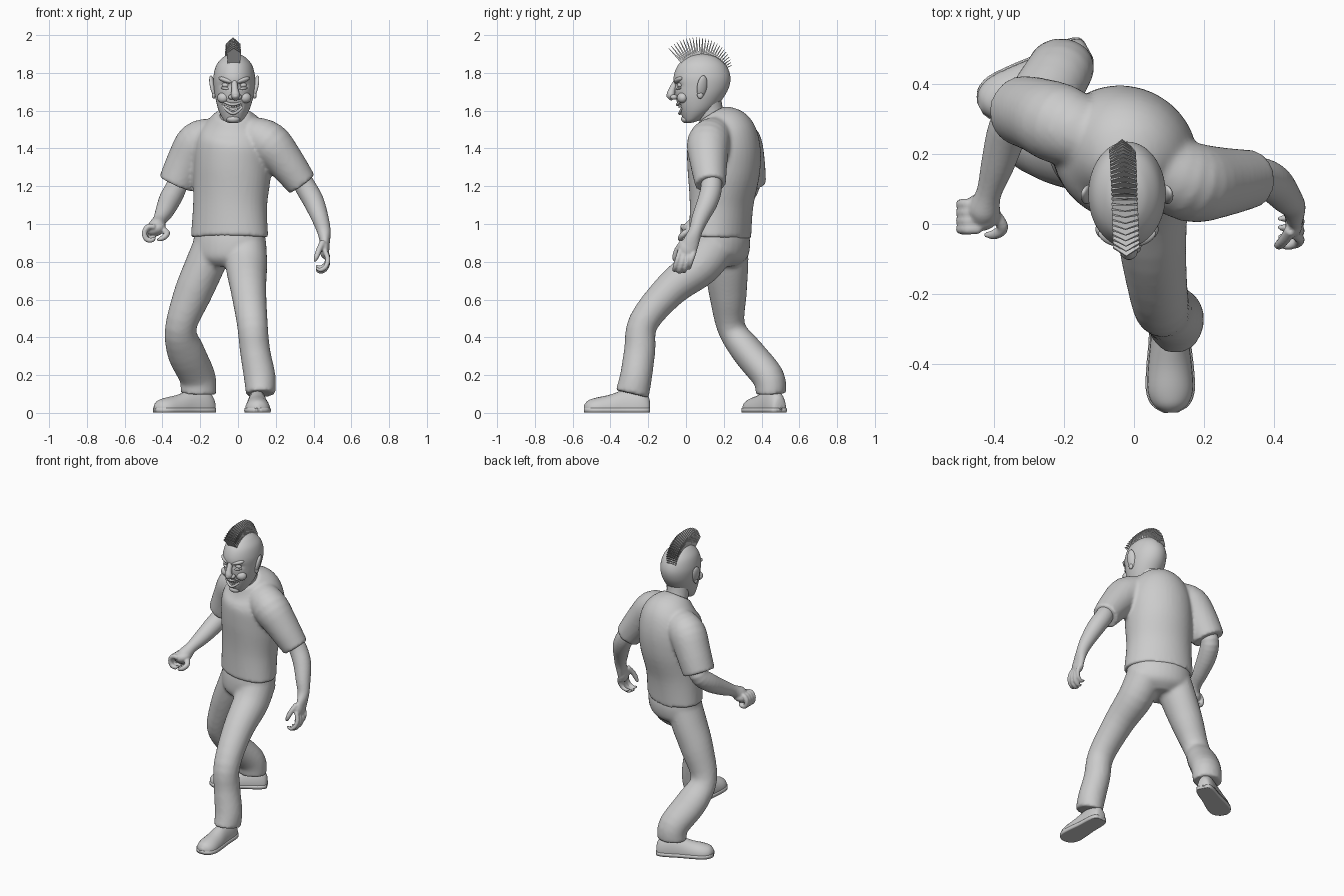
import bpy, bmesh, math
from mathutils import Vector, Matrix


def make(name, bm, smooth=True):
    bmesh.ops.recalc_face_normals(bm, faces=bm.faces)
    me = bpy.data.meshes.new(name)
    bm.to_mesh(me)
    bm.free()
    ob = bpy.data.objects.new(name, me)
    bpy.context.collection.objects.link(ob)
    me.polygons.foreach_set("use_smooth", [smooth] * len(me.polygons))
    return ob


def loft(name, pts, ref=(1, 0, 0), n=24, steps=4, zlim=None, flat=False):
    """Smooth tube through (x, y, z, a, b) rings; a lies along ref, b across it."""
    P = [Vector(p if len(p) == 5 else (*p, p[3])) for p in pts]
    Q = []
    for i in range(len(P) - 1):
        p0, p1, p2, p3 = P[max(i - 1, 0)], P[i], P[i + 1], P[min(i + 2, len(P) - 1)]
        for k in range(steps):
            t = k / steps
            Q.append(p1 + (p2 - p0) * (t / 2) + (p0 * 2 - p1 * 5 + p2 * 4 - p3) * (t * t / 2)
                     + (p1 * 3 - p0 - p2 * 3 + p3) * (t ** 3 / 2))
    Q.append(P[-1])
    bm = bmesh.new()
    rings = []
    for i, q in enumerate(Q):
        c = Vector(q[:3])
        t = Vector(Q[min(i + 1, len(Q) - 1)][:3]) - Vector(Q[max(i - 1, 0)][:3])
        t = Vector((0, 0, 1)) if flat else t.normalized()
        u = Vector(ref)
        u = (u - t * u.dot(t)).normalized()
        v = t.cross(u)
        ring = []
        for k in range(n):
            w = 2 * math.pi * k / n
            co = c + u * max(q[3], .002) * math.cos(w) + v * max(q[4], .002) * math.sin(w)
            if zlim:
                co.z = min(max(co.z, zlim[0]), zlim[1])
            ring.append(bm.verts.new(co))
        rings.append(ring)
    for r, s in zip(rings, rings[1:]):
        for k in range(n):
            bm.faces.new((r[k], r[(k + 1) % n], s[(k + 1) % n], s[k]))
    bm.faces.new(rings[0])
    bm.faces.new(rings[-1])
    return make(name, bm)


def ball(name, c, r, rot=(0, 0, 0)):
    bm = bmesh.new()
    m = Matrix.Translation(c)
    for ang, ax in zip(rot, "XYZ"):
        m = m @ Matrix.Rotation(math.radians(ang), 4, ax)
    bmesh.ops.create_uvsphere(bm, u_segments=20, v_segments=12, radius=1,
                              matrix=m @ Matrix.Diagonal((*r, 1)))
    return make(name, bm)


def fuse(name, parts, voxel, smooth=4):
    bpy.ops.object.select_all(action='DESELECT')
    for p in parts:
        p.select_set(True)
    bpy.context.view_layer.objects.active = parts[0]
    bpy.ops.object.join()
    ob = parts[0]
    ob.name = name
    m = ob.modifiers.new("Remesh", 'REMESH')
    m.mode, m.voxel_size, m.use_smooth_shade = 'VOXEL', voxel, True
    if smooth:
        m = ob.modifiers.new("Smooth", 'SMOOTH')
        m.factor, m.iterations = .5, smooth
    return ob


YAW = (math.cos(math.radians(25)), -math.sin(math.radians(25)), 0)

# Shirt: twisted, hunched torso plus two sleeves
torso = loft("torso", [(-.045, .18, .93, .215, .152), (-.042, .188, 1.1, .203, .16),
                       (-.03, .2, 1.28, .21, .188), (-.025, .198, 1.42, .205, .19),
                       (-.025, .175, 1.51, .165, .165), (-.03, .135, 1.58, .09, .08)], YAW, 40, 5)
sleeve_r = loft("sleeve", [(-.13, .25, 1.46, .1), (-.21, .285, 1.43, .115), (-.27, .31, 1.33, .108),
                           (-.325, .325, 1.21, .1)])
sleeve_l = loft("sleeve", [(.07, .16, 1.47, .1), (.16, .12, 1.43, .115), (.25, .12, 1.33, .1),
                           (.34, .13, 1.21, .082)])
fuse("shirt", [torso, sleeve_r, sleeve_l], .011, 5)

# Trousers: hips plus a bent back leg and a stepping front leg
hips = loft("hips", [(-.045, .18, .98, .19, .135), (-.045, .18, .9, .2, .15),
                     (-.05, .175, .82, .185, .14), (-.06, .17, .775, .1, .09)], YAW, 32, flat=True)
back_leg = loft("leg", [(-.135, .21, .88, .105, .12), (-.18, .215, .77, .105, .115),
                        (-.24, .222, .63, .1, .1), (-.303, .24, .45, .083, .075),
                        (-.275, .33, .32, .1, .085), (-.215, .435, .19, .096, .085),
                        (-.21, .45, .1, .095, .08)])
front_leg = loft("leg", [(.045, .16, .9, .105, .12), (.045, .075, .78, .11, .11),
                         (.055, -.08, .655, .095, .092), (.075, -.225, .48, .082, .08),
                         (.09, -.245, .33, .08, .083), (.115, -.265, .19, .084, .085),
                         (.12, -.285, .1, .078, .09)])
fuse("trousers", [hips, back_leg, front_leg], .011, 5)


# Shoes with a flat sole
def shoe(name, heel, toe):
    h, t = Vector((*heel, 0)), Vector((*toe, 0))
    d = t - h
    side = (-d.y, d.x, 0)
    prof = [(0, .02, .035), (.03, .04, .07), (.15, .052, .105), (.4, .055, .1), (.62, .063, .075),
            (.82, .065, .06), (.94, .048, .045), (1, .015, .02)]
    loft(name + "_shoe", [(*(h + d * s)[:2], .02, w, z) for s, w, z in prof], side, zlim=(.005, 1))
    loft(name + "_sole", [(*(h + d * s)[:2], .014, w + .005, .07) for s, w, z in prof], side,
         zlim=(.003, .026))


shoe("front", (.1, -.19), (.105, -.54))
shoe("back", (-.13, .5), (-.44, .33))

# Right arm and curled fist
parts = [loft("arm", [(-.29, .31, 1.3, .05), (-.325, .335, 1.2, .056), (-.36, .27, 1.13, .058),
                      (-.39, .17, 1.065, .048), (-.415, .09, 1.02, .036), (-.43, .04, .985, .045),
                      (-.44, .0, .96, .03)]),
         ball("palm", (-.435, .035, .975), (.055, .055, .038), (0, -20, 0))]
for i in range(4):
    y = -.015 + .024 * i
    parts.append(loft("finger", [(-.44, y, .985, .014), (-.475, y, .985, .016), (-.495, y, .955, .015),
                                 (-.485, y, .92, .014), (-.455, y, .915, .013), (-.44, y, .93, .007)],
                      (0, 1, 0), 10))
parts.append(loft("thumb", [(-.4, .03, .97, .018), (-.375, -.01, .95, .017), (-.4, -.03, .925, .015),
                            (-.43, -.03, .915, .006)], (0, 0, 1), 10))
fuse("right_arm", parts, .006, 2)

# Left arm and hanging open hand
parts = [loft("arm", [(.3, .13, 1.3, .05), (.355, .135, 1.2, .056), (.4, .115, 1.12, .055),
                      (.435, .075, 1.03, .045), (.455, .05, .96, .036), (.46, .025, .9, .026, .044),
                      (.46, .005, .84, .02, .045)]),
         ball("palm", (.458, .01, .87), (.026, .048, .055), (-15, 0, 0))]
for i in range(4):
    y, dz = -.032 + .026 * i, (.0, -.01, -.006, .012)[i]
    parts.append(loft("finger", [(.46, y, .86, .013), (.475, y - .012, .815 + dz, .014),
                                 (.465, y - .025, .775 + dz, .013), (.437, y - .03, .757 + dz, .012),
                                 (.412, y - .03, .768 + dz, .006)], (0, 1, 0), 10))
parts.append(loft("thumb", [(.45, -.015, .905, .018), (.43, -.045, .865, .016), (.415, -.06, .825, .014),
                            (.405, -.06, .8, .006)], (0, 1, 0), 10))
fuse("left_arm", parts, .006, 2)

# Neck
loft("neck", [(-.03, .16, 1.5, .072), (-.028, .13, 1.59, .068), (-.022, .11, 1.68, .075)])

# Head with pressed-in mouth and eye sockets
X = -.02
head = loft("head", [(X - .005, .012, 1.535, .022, .014), (X - .005, .03, 1.55, .05, .042),
                     (X - .002, .055, 1.6, .08, .088), (X, .07, 1.66, .098, .122),
                     (X, .083, 1.72, .108, .143), (X, .085, 1.78, .11, .15), (X, .085, 1.84, .095, .128),
                     (X, .085, 1.88, .062, .085), (X, .085, 1.898, .03, .04), (X, .085, 1.903, .004, .004)],
            n=56, steps=6, flat=True)
for v in head.data.vertices:
    if v.co.y < .04:
        x = v.co.x - X
        d = ((x + .006) / .05) ** 2 + ((v.co.z - 1.612 - 7 * x * x) / .024) ** 2
        v.co.y += .03 * max(0, 1 - d * d)
        d = ((abs(x) - .045) / .035) ** 2 + ((v.co.z - 1.735) / .022) ** 2
        v.co.y += .014 * max(0, 1 - d)

# Paired features: ears, brows, eyes, cheeks, nostrils
for s, side in ((-1, "right"), (1, "left")):
    ball(side + "_ear", (X + s * .112, .085, 1.728), (.014, .028, .06), (-8, s * 12, s * 22))
    ball(side + "_ear_lobe", (X + s * .108, .075, 1.683), (.011, .016, .02))
    ball(side + "_brow", (X + s * .045, -.04, 1.762), (.042, .02, .014), (0, -s * 18, s * 24))
    ball(side + "_eye", (X + s * .044, -.03, 1.735), (.022, .017, .014))
    ball(side + "_lower_lid", (X + s * .045, -.036, 1.717), (.027, .014, .008), (0, -s * 8, s * 24))
    ball(side + "_cheek", (X + s * .06, -.02, 1.668), (.032, .026, .028), (0, 0, s * 30))
    ball(side + "_nostril", (X + .005 + s * .02, -.064, 1.672), (.016, .02, .014))

# Nose and chin
loft("nose", [(X, -.045, 1.765, .014), (X + .002, -.062, 1.735, .016), (X + .004, -.075, 1.705, .019),
              (X + .006, -.08, 1.68, .024, .022), (X + .006, -.07, 1.658, .01)])
ball("nose_tip", (X + .006, -.085, 1.678), (.019, .018, .016))
ball("chin", (X - .005, .0, 1.555), (.036, .026, .021))

# Grinning lips and teeth
for name, z0, bend, y0 in (("upper_lip", 1.632, 7, -.046), ("lower_lip", 1.585, 15, -.034)):
    loft(name, [(X - .006 + x, y0 + 7 * x * x, z0 + bend * x * x, r) for x, r in
                ((-.062, .003), (-.04, .007), (0, .008), (.04, .007), (.062, .003))], (0, 0, 1), 10)
bm = bmesh.new()
for k in range(-3, 4):
    x = k * .013
    for z, y in ((1.622 + 7 * x * x, -.035), (1.596 + 13 * x * x, -.024)):
        bmesh.ops.create_cube(bm, size=1, matrix=Matrix.Translation((X - .006 + x, y + 7 * x * x, z))
                              @ Matrix.Diagonal((.0115, .01, .017, 1)))
make("teeth", bm, False)

# Mohawk: a fan of thin pointed blades over the skull
bm = bmesh.new()
N = 26
for i in range(N):
    f = i / (N - 1)
    ang = math.radians(133 - 105 * f)
    d = Vector((0, math.cos(ang), math.sin(ang)))
    w = Vector((0, -d.z, d.y))
    tip = .245 - .055 * f ** 2
    c = Vector((X - .002 - .012 * f, .075, 1.752))
    faces = []
    for s in (-1, 1):
        faces.append([bm.verts.new(c + Vector((x, 0, 0)) + d * r + w * s * th) for x, r, th in
                      ((-.03, .11, .007), (.03, .11, .007), (.038, tip - .035, .003), (0, tip, .0012),
                       (-.038, tip - .035, .003))])
    a, b = faces
    bm.faces.new(a)
    bm.faces.new(b)
    for k in range(5):
        bm.faces.new((a[k], a[(k + 1) % 5], b[(k + 1) % 5], b[k]))
make("mohawk", bm, False)
